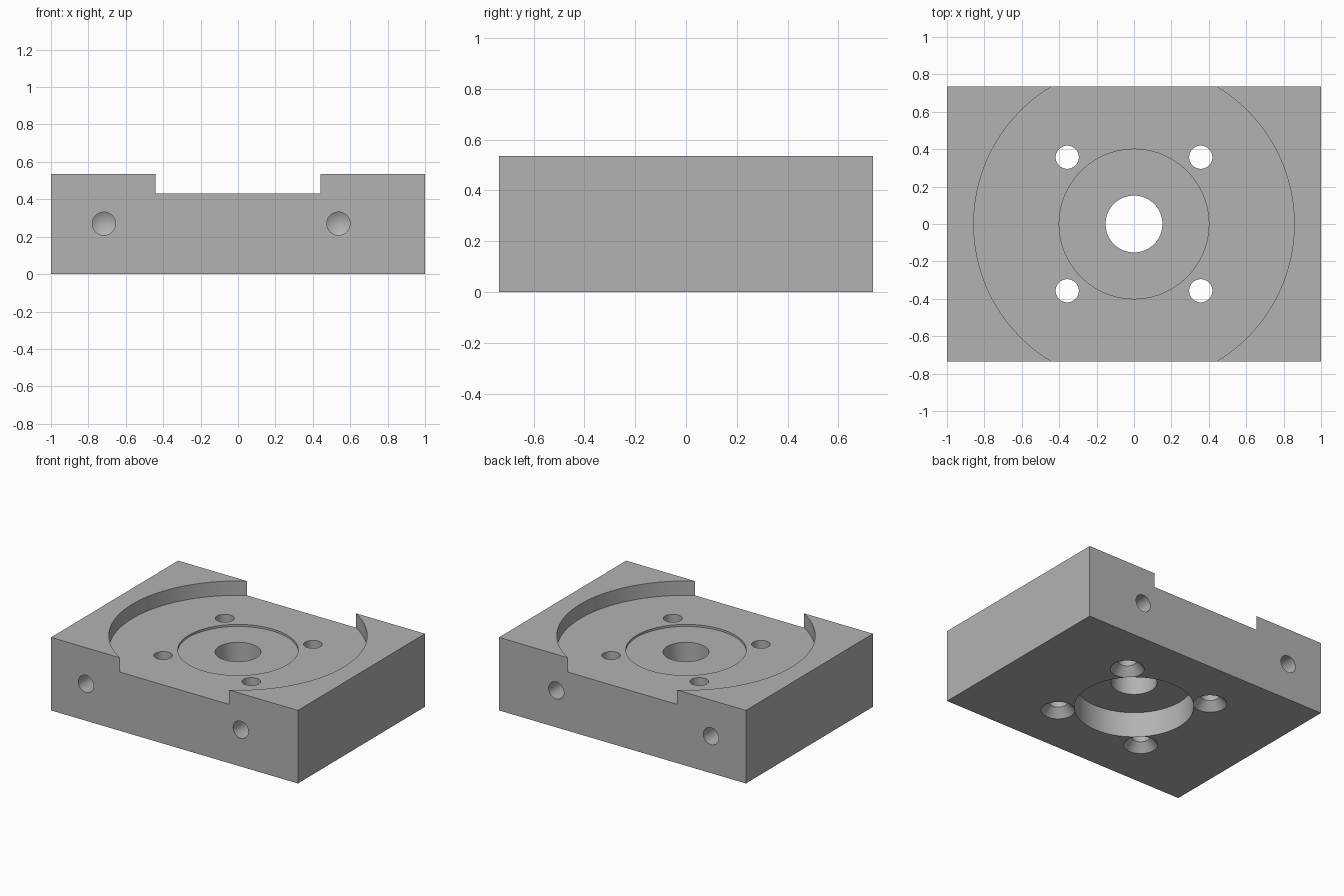
import bpy
import bmesh
from math import radians
from mathutils import Matrix, Vector

if "Cube" in bpy.data.objects:
    bpy.data.objects.remove(bpy.data.objects["Cube"], do_unlink=True)

WIDTH, DEPTH, HEIGHT = 2.0, 1.47, 0.535

steel = bpy.data.materials.new("grey metal")
steel.use_nodes = True
grey = (0.45, 0.45, 0.45, 1)
steel.diffuse_color = grey
steel.node_tree.nodes["Principled BSDF"].inputs["Base Color"].default_value = grey


def add_object(name, bm):
    bmesh.ops.recalc_face_normals(bm, faces=bm.faces)
    mesh = bpy.data.meshes.new(name)
    bm.to_mesh(mesh)
    bm.free()
    mesh.materials.append(steel)
    obj = bpy.data.objects.new(name, mesh)
    bpy.context.collection.objects.link(obj)
    return obj


def turned_cutter(name, profile, steps, matrix):
    """Solid of revolution about z from (radius, height) points."""
    bm = bmesh.new()
    verts = [bm.verts.new((r, 0, z)) for r, z in profile]
    edges = [bm.edges.new(pair) for pair in zip(verts, verts[1:])]
    bmesh.ops.spin(bm, geom=verts + edges, cent=(0, 0, 0), axis=(0, 0, 1),
                   angle=radians(360), steps=steps, use_merge=True)
    bmesh.ops.remove_doubles(bm, verts=bm.verts, dist=1e-5)
    bm.transform(matrix)
    return add_object(name, bm)


# Solid block
bm = bmesh.new()
bmesh.ops.create_cube(bm, size=1)
bm.transform(Matrix.Translation((0, 0, HEIGHT / 2))
             @ Matrix.Diagonal((WIDTH, DEPTH, HEIGHT, 1)))
block = add_object("mounting_block", bm)

# Central bore: lower counterbore, through hole, shallow seat, wide top recess
bore = [(0, -0.1), (0.395, -0.1), (0.395, 0.185), (0.152, 0.185),
        (0.152, 0.415), (0.4, 0.415), (0.4, 0.43), (0.857, 0.43),
        (0.857, 0.7), (0, 0.7)]
cutters = [turned_cutter("bore_cutter", bore, 128, Matrix())]

# Four screw holes, countersunk from below
screw = [(0, -0.05), (0.155, -0.05), (0.113, 0), (0.062, 0.06),
         (0.062, 0.6), (0, 0.6)]
for sx in (-1, 1):
    for sy in (-1, 1):
        place = Matrix.Translation((0.357 * sx, 0.357 * sy, 0))
        cutters.append(turned_cutter("screw_cutter", screw, 48, place))

# Blind drilled holes with conical ends, front and back
drill = [(0, -0.1), (0.062, -0.1), (0.062, 0.3), (0, 0.336)]
for x in (-0.717, 0.537):
    for side in (-1, 1):
        inward = Vector((0, -side, 0)).to_track_quat('Z', 'X').to_matrix().to_4x4()
        place = Matrix.Translation((x, side * DEPTH / 2, 0.27)) @ inward
        cutters.append(turned_cutter("drill_cutter", drill, 48, place))

# Cut everything out of the block
bpy.ops.object.select_all(action='DESELECT')
block.select_set(True)
bpy.context.view_layer.objects.active = block
for cutter in cutters:
    cutter.hide_render = True
    cut = block.modifiers.new("cut", 'BOOLEAN')
    cut.operation = 'DIFFERENCE'
    cut.solver = 'EXACT'
    cut.object = cutter
    bpy.ops.object.modifier_apply(modifier=cut.name)
    bpy.data.objects.remove(cutter, do_unlink=True)

bpy.ops.object.shade_smooth_by_angle(angle=radians(25))
